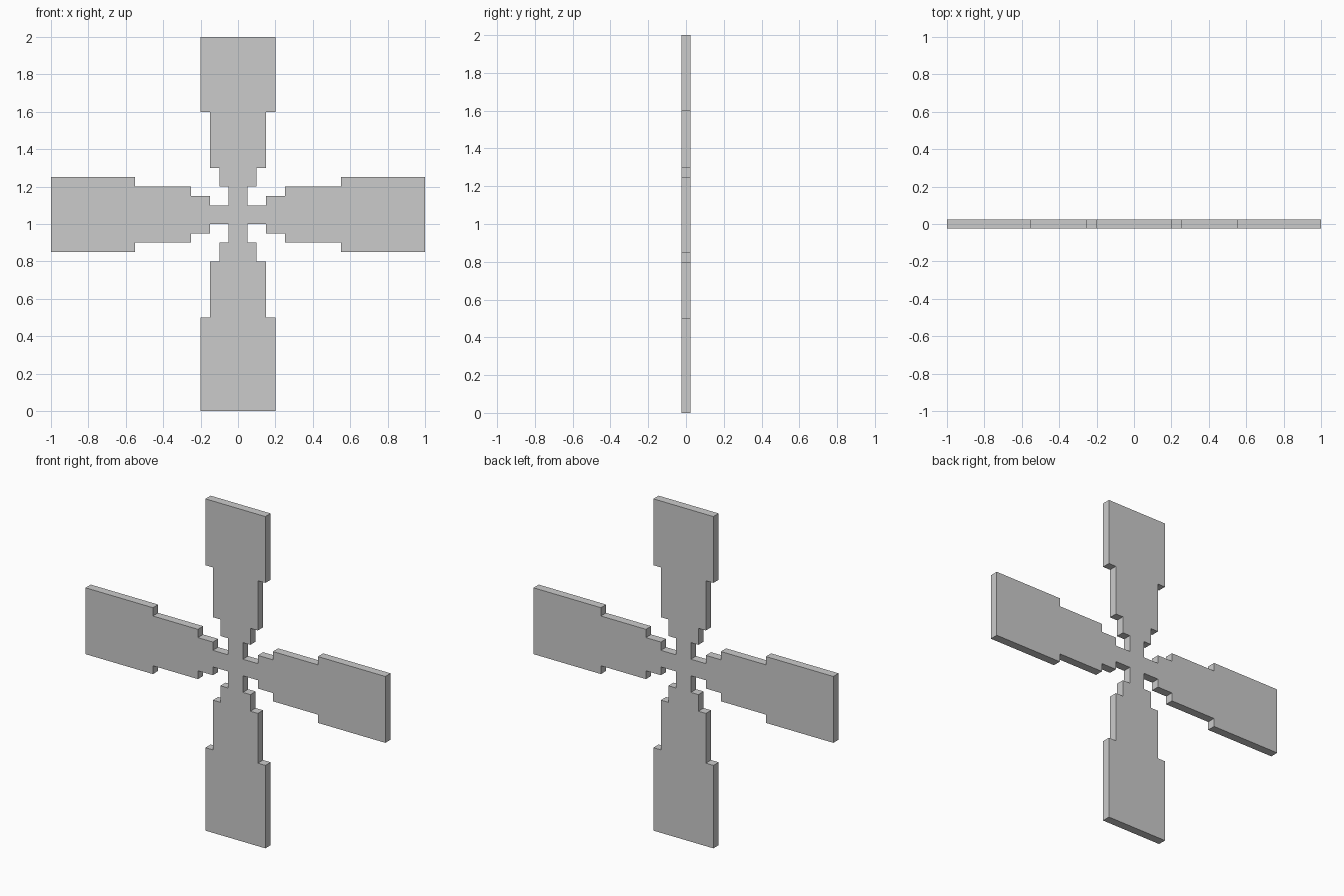
import bpy
import bmesh

if "Cube" in bpy.data.objects:
    bpy.data.objects.remove(bpy.data.objects["Cube"])

THICKNESS = 0.05
HUB_Z = 1.05

# Stepped blade profiles: (distance reached, half width), from hub to tip
side_steps = [(0.15, 0.05), (0.25, 0.10), (0.55, 0.15), (1.00, 0.20)]
top_steps = [(0.15, 0.05), (0.25, 0.10), (0.55, 0.15), (0.95, 0.20)]
bottom_steps = [(0.15, 0.05), (0.25, 0.10), (0.55, 0.15), (1.05, 0.20)]


def blade_edge(steps):
    """Stepped edge of one blade as (along, across) points, hub to tip."""
    pts, start = [], 0.05
    for reach, half in steps:
        pts += [(start, half), (reach, half)]
        start = reach
    return pts


top = [(w, d) for d, w in blade_edge(top_steps)]
side = blade_edge(side_steps)
bottom = [(w, -d) for d, w in blade_edge(bottom_steps)]

# Right half of the outline, from top tip round to bottom tip
half = top[::-1] + side[1:]
half += [(x, -z) for x, z in side[::-1]] + bottom[1:]

# Close the outline with its mirror image
outline = half + [(-x, z) for x, z in half[::-1]]

# Extrude the outline into a flat plate
bm = bmesh.new()
face = bm.faces.new([bm.verts.new((x, -THICKNESS / 2, z + HUB_Z)) for x, z in outline])
extruded = bmesh.ops.extrude_face_region(bm, geom=[face])
new_verts = [e for e in extruded["geom"] if isinstance(e, bmesh.types.BMVert)]
bmesh.ops.translate(bm, verts=new_verts, vec=(0, THICKNESS, 0))
bmesh.ops.recalc_face_normals(bm, faces=bm.faces)

mesh = bpy.data.meshes.new("four_blade_rotor")
bm.to_mesh(mesh)
bm.free()
rotor = bpy.data.objects.new("four_blade_rotor", mesh)
bpy.context.collection.objects.link(rotor)
